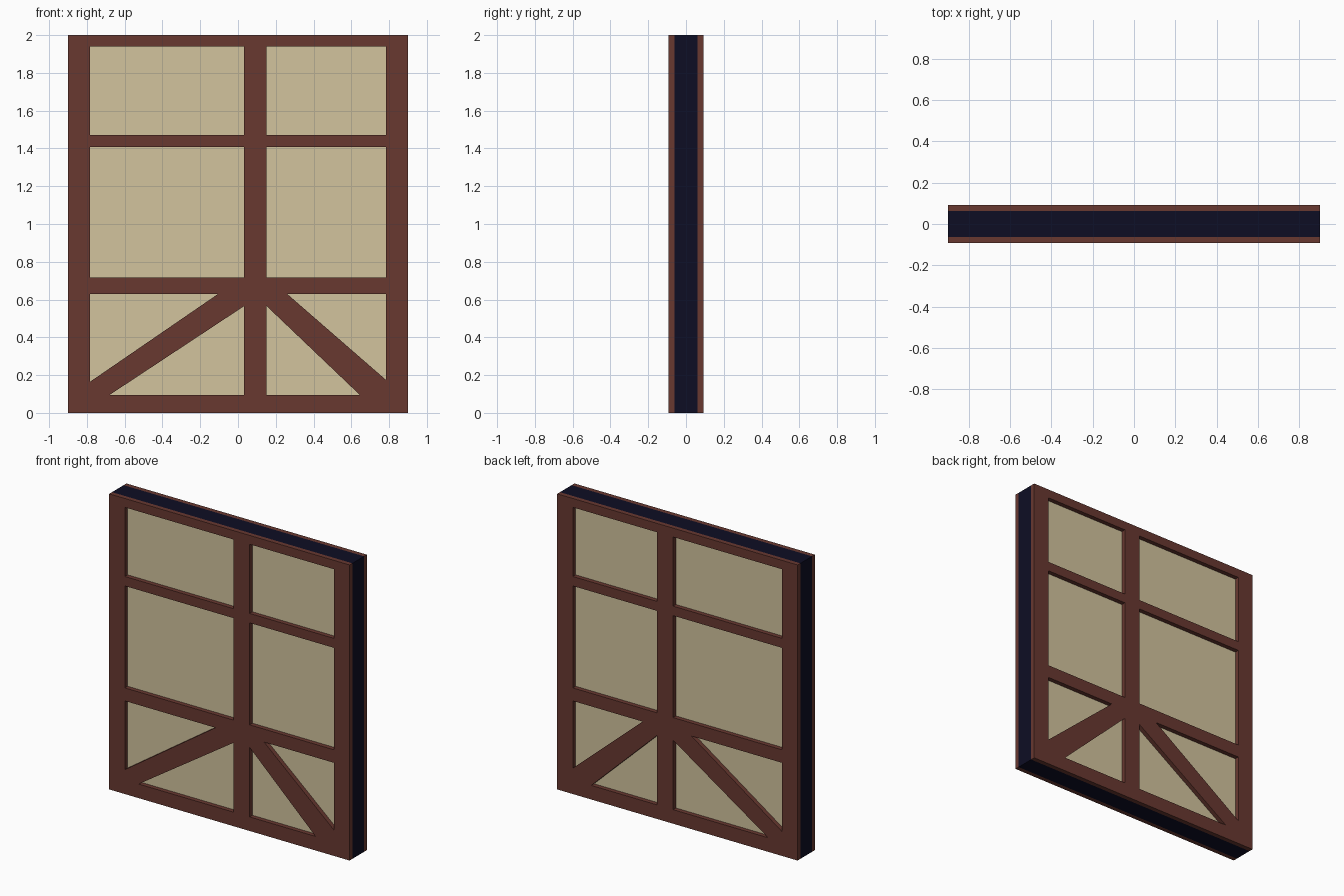
import bpy, bmesh

if "Cube" in bpy.data.objects:
    bpy.data.objects.remove(bpy.data.objects["Cube"])


def material(name, srgb):
    lin = [((c / 255 + 0.055) / 1.055) ** 2.4 if c > 10 else c / 255 / 12.92 for c in srgb]
    m = bpy.data.materials.new(name)
    m.diffuse_color = (*lin, 1)
    m.use_nodes = True
    m.node_tree.nodes["Principled BSDF"].inputs["Base Color"].default_value = m.diffuse_color
    return m


TIMBER = material("dark red timber", (104, 56, 48))
PLASTER = material("cream plaster", (210, 196, 157))
EDGE = material("navy core edge", (13, 13, 36))

CORE, OUTER = 0.062, 0.092   # half depths of the core and of the timber faces


def prism(name, outline, y0, y1, mats):
    """Extrude an (x, z) outline from y0 to y1."""
    bm = bmesh.new()
    a = [bm.verts.new((x, y0, z)) for x, z in outline]
    b = [bm.verts.new((x, y1, z)) for x, z in outline]
    bm.faces.new(a)
    bm.faces.new(b[::-1])
    n = len(a)
    for i in range(n):
        j = (i + 1) % n
        bm.faces.new((a[i], b[i], b[j], a[j]))
    bmesh.ops.recalc_face_normals(bm, faces=bm.faces)
    bm.normal_update()
    # with two colours, the second goes on faces looking to the front or back
    if len(mats) > 1:
        for f in bm.faces:
            f.material_index = int(abs(f.normal.y) > 0.5)
    me = bpy.data.meshes.new(name)
    bm.to_mesh(me)
    bm.free()
    for m in mats:
        me.materials.append(m)
    ob = bpy.data.objects.new(name, me)
    bpy.context.collection.objects.link(ob)
    return ob


def rect(x0, x1, z0, z1):
    return [(x0, z0), (x1, z0), (x1, z1), (x0, z1)]


# wall core: navy rim, plaster front and back
prism("wall_core", rect(-0.9, 0.9, 0, 2), -CORE, CORE, [EDGE, PLASTER])

# timber pieces, repeated on both faces of the wall
XL, XR, PL, PR = -0.783, 0.783, 0.032, 0.152   # inner edges of posts
beams = {
    "left_post": rect(-0.9, XL, 0, 2),
    "right_post": rect(XR, 0.9, 0, 2),
    "centre_post": rect(PL, PR, 0.095, 1.94),
    "bottom_rail": rect(XL, XR, 0, 0.095),
    "top_rail": rect(XL, XR, 1.94, 2),
    "left_brace": [(XL, 0.165), (XL, 0.095), (-0.68, 0.095),
                   (PL, 0.565), (PL, 0.63), (-0.105, 0.63)],
    "right_brace": [(XR, 0.175), (XR, 0.095), (0.645, 0.095),
                    (PR, 0.565), (PR, 0.63), (0.26, 0.63)],
}
for name, z0, z1 in (("middle_rail", 1.408, 1.472), ("lower_rail", 0.63, 0.718)):
    beams[name + "_left"] = rect(XL, PL, z0, z1)
    beams[name + "_right"] = rect(PR, XR, z0, z1)

for face, s in (("front", -1), ("back", 1)):
    for name, outline in beams.items():
        prism(f"{face}_{name}", outline, s * CORE, s * OUTER, [TIMBER])
